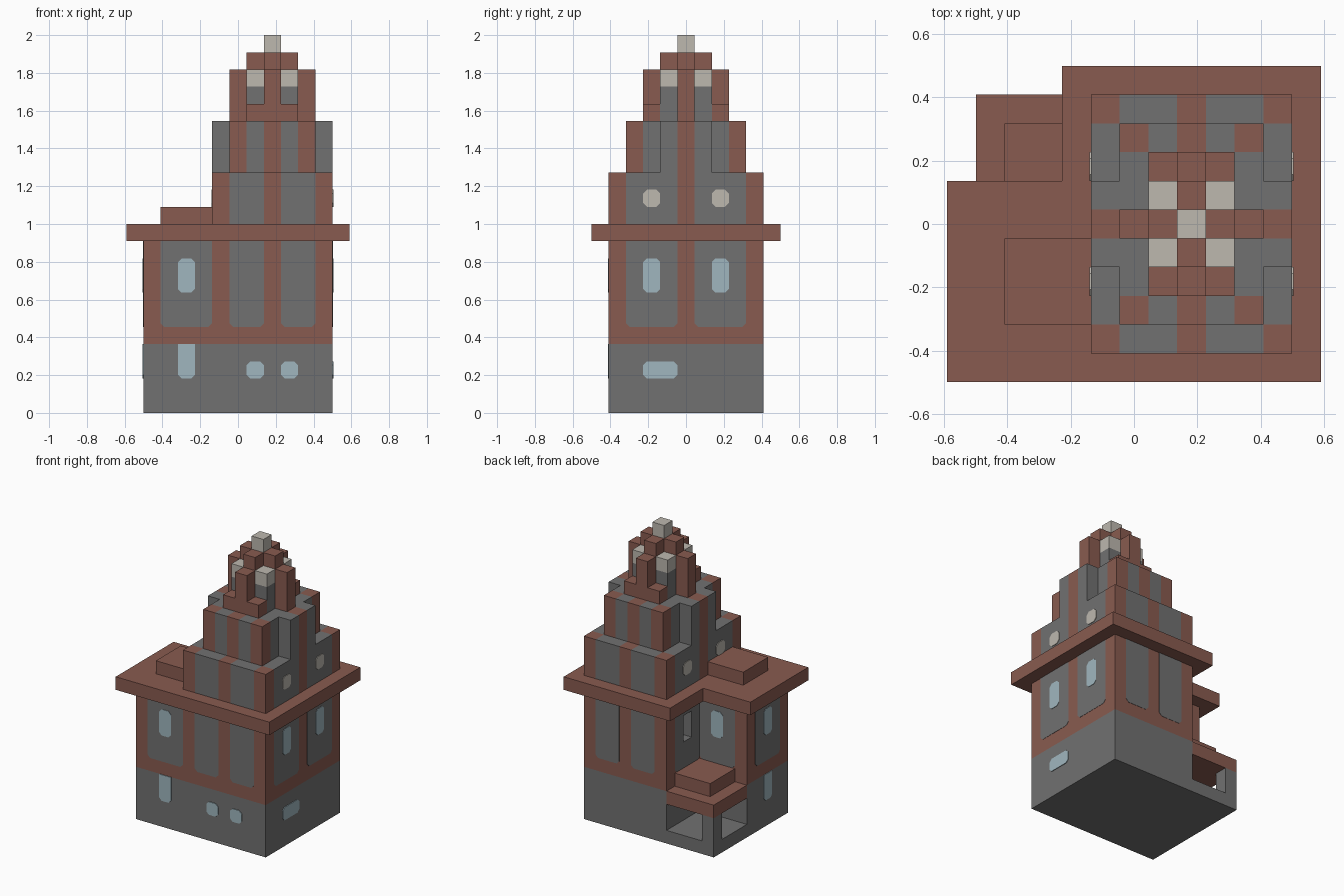
import bpy, bmesh
from mathutils import Vector

U = 1 / 11          # one building block
TOWER_X = 2         # tower centre line, in blocks

if "Cube" in bpy.data.objects:
    bpy.data.objects.remove(bpy.data.objects["Cube"], do_unlink=True)


def material(name, rgb):
    m = bpy.data.materials.new(name)
    m.use_nodes = True
    m.diffuse_color = (*rgb, 1)
    m.node_tree.nodes["Principled BSDF"].inputs["Base Color"].default_value = (*rgb, 1)
    return m


BRICK = material("brick red", (0.25, 0.105, 0.08))
GREY = material("stone grey", (0.165, 0.165, 0.165))
PALE = material("pale stone", (0.51, 0.48, 0.43))
GLASS = material("window blue", (0.35, 0.47, 0.52))


def finish(name, bm, *mats):
    bmesh.ops.recalc_face_normals(bm, faces=bm.faces)
    bmesh.ops.scale(bm, vec=(U, U, U), verts=bm.verts)
    me = bpy.data.meshes.new(name)
    bm.to_mesh(me)
    bm.free()
    for m in mats:
        me.materials.append(m)
    ob = bpy.data.objects.new(name, me)
    bpy.context.collection.objects.link(ob)
    return ob


def prism(name, outline, lo, hi, mat, axis=2):
    """Extrude a flat outline along an axis."""
    bm = bmesh.new()

    def place(p, h):
        co = list(p)
        co.insert(axis, h)
        return bm.verts.new(co)

    face = bm.faces.new([place(p, lo) for p in outline])
    new = bmesh.ops.extrude_face_region(bm, geom=[face])["geom"]
    step = Vector((0, 0, 0))
    step[axis] = hi - lo
    bmesh.ops.translate(bm, vec=step, verts=[v for v in new if isinstance(v, bmesh.types.BMVert)])
    return finish(name, bm, mat)


def box(name, x0, x1, y0, y1, z0, z1, mat):
    return prism(name, [(x0, y0), (x1, y0), (x1, y1), (x0, y1)], z0, z1, mat)


def plate(name, axis, wall, side, a0, a1, z0, z1, mat, proud, square_top=False):
    """Thin plate with clipped corners on a wall that faces along x (0) or y (1)."""
    c = 0.22
    pts = [(a0 + c, z0), (a1 - c, z0), (a1, z0 + c)]
    if square_top:
        pts += [(a1, z1), (a0, z1)]
    else:
        pts += [(a1, z1 - c), (a1 - c, z1), (a0 + c, z1), (a0, z1 - c)]
    pts.append((a0, z0 + c))
    return prism(name, pts, wall - 0.02 * side, wall + proud * side, mat, axis)


def panel(name, axis, wall, side, a0, a1):
    return plate(name, axis, wall, side, a0, a1, 5, 10, GREY, 0.02, True)


def window(name, axis, wall, side, a0, a1, z0, z1, mat=GLASS, square_top=False):
    return plate(name, axis, wall, side, a0, a1, z0, z1, mat, 0.05, square_top)


def tier(name, dx0, dx1, hy, z0, z1, corners=True):
    """Tower block divided into columns: brick corners and centre lines, grey between."""
    bm = bmesh.new()
    bmesh.ops.create_cube(bm, size=1)
    for v in bm.verts:
        v.co = (dx0 if v.co.x < 0 else dx1, hy if v.co.y > 0 else -hy, z0 if v.co.z < 0 else z1)
    for axis, lo, hi in ((0, dx0, dx1), (1, -hy, hy)):
        for i in range(1, round(hi - lo)):
            spot = Vector((0, 0, 0))
            spot[axis] = lo + i
            way = Vector((0, 0, 0))
            way[axis] = 1
            bmesh.ops.bisect_plane(bm, geom=bm.verts[:] + bm.edges[:] + bm.faces[:],
                                   plane_co=spot, plane_no=way)
    bm.normal_update()
    for f in bm.faces:
        cell = f.calc_center_median() - f.normal * 0.5
        cx, cy = round(cell.x), round(cell.y)
        at_corner = corners and abs(cx) == dx1 - 0.5 and abs(cy) == hy - 0.5
        f.material_index = 0 if cx == 0 or cy == 0 or at_corner else 1
    bmesh.ops.translate(bm, vec=(TOWER_X, 0, 0), verts=bm.verts)
    return finish(name, bm, BRICK, GREY)


# Main house: L-shaped base, brick walls and eave
def l_shape(grow):
    g = grow
    return [(-5.5 - g, -4.5 - g), (5.5 + g, -4.5 - g), (5.5 + g, 4.5 + g),
            (-1.5 - g, 4.5 + g), (-1.5 - g, 0.5 + g), (-5.5 - g, 0.5 + g)]


prism("stone_base", l_shape(0), 0, 4, GREY)
walls = prism("brick_walls", l_shape(0), 4, 10, BRICK)
prism("eave", l_shape(1), 10, 11, BRICK)
box("roof_block", -4.5, -1.5, -3.5, -0.5, 11, 12, BRICK)

# Grey wall panels between the brick pillars
for a0, a1 in ((-0.5, 1.5), (2.5, 4.5)):
    panel("front_panel", 1, -4.5, -1, a0, a1)
    panel("back_panel", 1, 4.5, 1, a0, a1)
panel("front_wide_panel", 1, -4.5, -1, -4.5, -1.5)
panel("left_panel", 0, 5.5, 1, -3.5, -0.5)
panel("left_panel", 0, 5.5, 1, 0.5, 3.5)
panel("right_panel", 0, -5.5, -1, -3.5, -0.5)
panel("inner_back_panel", 1, 0.5, 1, -4.5, -1.5)
inner = panel("inner_side_panel", 0, -1.5, -1, 0.5, 3.5)

# Open window recess above the porch
cutter = box("recess_cutter", -2, -0.5, 1.5, 2.5, 7, 9, GREY)
cutter.hide_render = True
cutter.hide_viewport = False
for ob in (walls, inner):
    mod = ob.modifiers.new("recess", "BOOLEAN")
    mod.operation = "DIFFERENCE"
    mod.solver = "EXACT"
    mod.material_mode = "TRANSFER"
    mod.object = cutter
    bpy.context.view_layer.objects.active = ob
    bpy.ops.object.modifier_apply(modifier=mod.name)
bpy.data.objects.remove(cutter, do_unlink=True)

# Upper and lower windows
window("front_window", 1, -4.5, -1, -3.5, -2.5, 7, 9)
window("inner_back_window", 1, 0.5, 1, -3.5, -2.5, 7, 9)
window("right_window", 0, -5.5, -1, -2.5, -1.5, 7, 9)
window("front_tall_base_window", 1, -4.5, -1, -3.5, -2.5, 2, 4, square_top=True)
window("right_tall_base_window", 0, -5.5, -1, -2.5, -1.5, 2, 4, square_top=True)
window("left_base_window", 0, 5.5, 1, -2.5, -0.5, 2, 3)
for a in (0.5, 2.5):
    window("front_base_window", 1, -4.5, -1, a, a + 1, 2, 3)
for a in (-2.5, 1.5):
    window("left_window", 0, 5.5, 1, a, a + 1, 7, 9)
    window("tower_left_window", 0, 5.5, 1, a, a + 1, 12, 13, PALE)
    window("tower_right_window", 0, -1.5, -1, a, a + 1, 12, 13, PALE)

# Corner porch
box("porch_floor", -5.5, -1.5, 0.5, 4.5, 0, 1, GREY)
box("porch_post", -5.5, -4.5, 3.5, 4.5, 1, 3, GREY)
box("porch_roof", -5.5, -1.5, 0.5, 4.5, 3, 4, BRICK)
box("porch_roof_block", -4.5, -1.5, 0.5, 3.5, 4, 5, BRICK)

# Stepped tower
tier("tower_lower_tier", -3.5, 3.5, 4.5, 11, 14)
tier("tower_upper_tier", -2.5, 2.5, 3.5, 14, 17)
tier("tower_right_arm", -3.5, -2.5, 1.5, 14, 17, False)
tier("tower_left_arm", 2.5, 3.5, 1.5, 14, 17, False)


# Spire: stepped cross with four pale pinnacles
def column(name, dx, dy, z0, z1, mat):
    x = TOWER_X + dx
    box(name, x - 0.5, x + 0.5, dy - 0.5, dy + 0.5, z0, z1, mat)


column("spire_core", 0, 0, 17, 21, BRICK)
column("spire_tip", 0, 0, 21, 22, PALE)
for s in (-1, 1):
    column("spire_inner_side", s, 0, 17, 21, BRICK)
    column("spire_outer_side", 2 * s, 0, 17, 20, BRICK)
    column("spire_inner_end", 0, s, 17, 21, BRICK)
    column("spire_outer_end", 0, 2 * s, 17, 20, BRICK)
    for t in (-1, 1):
        column("spire_step", s, 2 * t, 17, 18, BRICK)
        column("pinnacle_shaft", s, t, 17, 19, GREY)
        column("pinnacle_cap", s, t, 19, 20, PALE)
